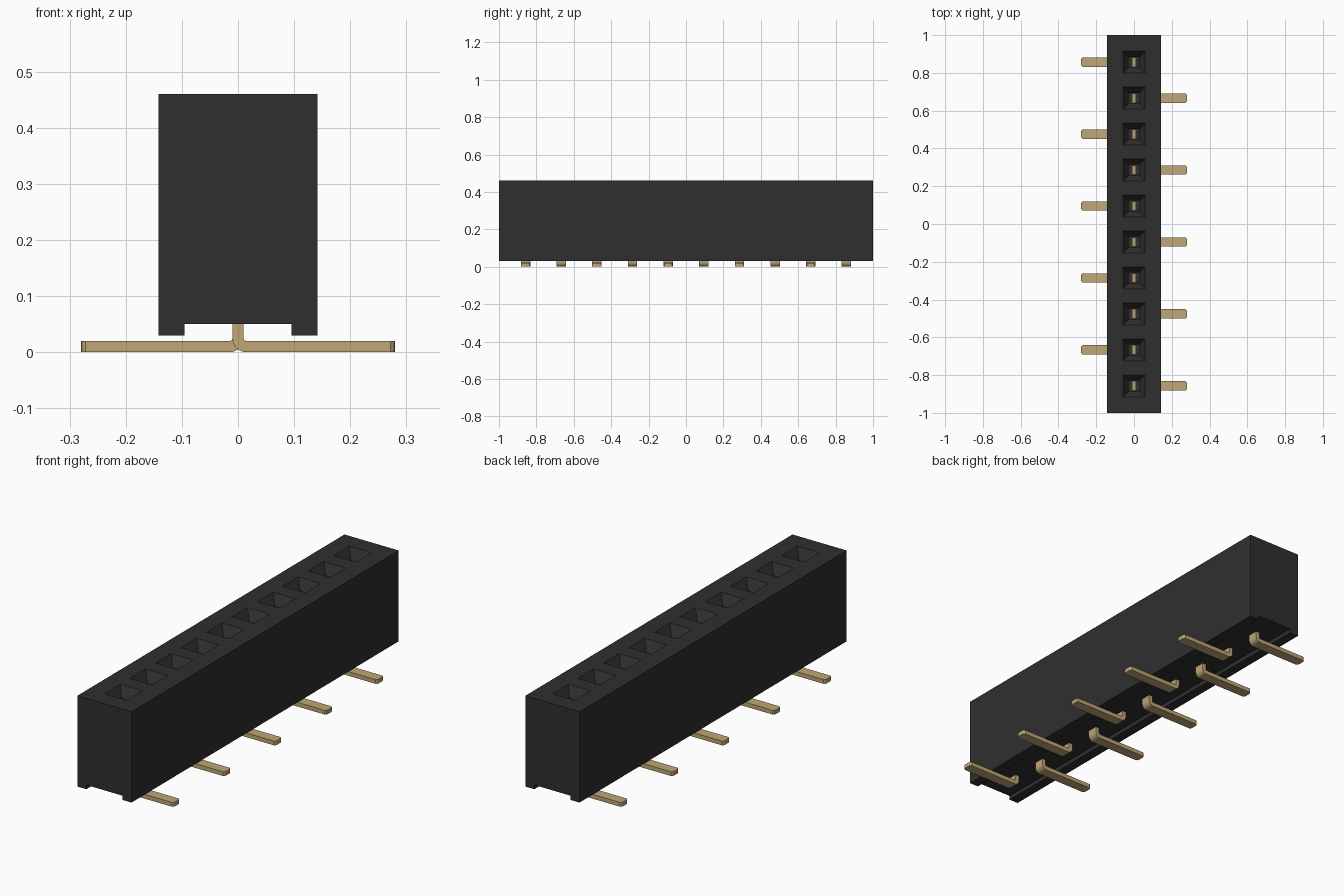
import bpy, bmesh, math

cube = bpy.data.objects.get("Cube")
if cube:
    bpy.data.objects.remove(cube, do_unlink=True)

COUNT, PITCH = 10, 0.1905
PIN_Y = [(i - (COUNT - 1) / 2) * PITCH for i in range(COUNT)]
HALF_W, TOP, BASE = 0.142, 0.46, 0.03


def material(name, rgb, rough, metal=0.0):
    m = bpy.data.materials.new(name)
    m.use_nodes = True
    m.diffuse_color = (*rgb, 1)
    bsdf = m.node_tree.nodes["Principled BSDF"]
    bsdf.inputs["Base Color"].default_value = (*rgb, 1)
    bsdf.inputs["Roughness"].default_value = rough
    bsdf.inputs["Metallic"].default_value = metal
    return m


def finish(bm, name, mat):
    bmesh.ops.remove_doubles(bm, verts=bm.verts, dist=1e-5)
    bmesh.ops.recalc_face_normals(bm, faces=bm.faces)
    mesh = bpy.data.meshes.new(name)
    bm.to_mesh(mesh)
    bm.free()
    mesh.materials.append(mat)
    ob = bpy.data.objects.new(name, mesh)
    bpy.context.collection.objects.link(ob)
    return ob


black = material("black plastic", (0.028, 0.028, 0.028), 0.6)
gold = material("gold contact", (0.52, 0.385, 0.185), 0.5)


# Housing: channelled profile swept along y, one segment per socket
def build_housing():
    bm = bmesh.new()
    profile = [(HALF_W, TOP), (HALF_W, BASE), (0.095, BASE), (0.095, 0.05),
               (-0.095, 0.05), (-0.095, BASE), (-HALF_W, BASE), (-HALF_W, TOP)]
    cuts = [-1.0] + [(a + b) / 2 for a, b in zip(PIN_Y, PIN_Y[1:])] + [1.0]
    rings = [[bm.verts.new((x, y, z)) for x, z in profile] for y in cuts]
    for r, s in zip(rings, rings[1:]):
        for k in range(len(profile) - 1):      # top side is left open
            bm.faces.new((r[k], r[k + 1], s[k + 1], s[k]))
    bm.faces.new(rings[0])
    bm.faces.new(rings[-1])

    # Top frame, lead-in funnel and square shaft of every socket
    for y, y0, y1 in zip(PIN_Y, cuts, cuts[1:]):
        def rect(hx, ya, yb, z):
            return [bm.verts.new(p) for p in
                    ((-hx, ya, z), (hx, ya, z), (hx, yb, z), (-hx, yb, z))]
        loops = [rect(HALF_W, y0, y1, TOP)]
        for h, z in ((0.058, TOP), (0.028, TOP - 0.045), (0.028, 0.10)):
            loops.append(rect(h, y - h, y + h, z))
        for a, b in zip(loops, loops[1:]):
            for k in range(4):
                j = (k + 1) % 4
                bm.faces.new((a[k], a[j], b[j], b[k]))
        bm.faces.new(loops[-1])
    return finish(bm, "housing", black)


# Contact: flat strip bent through a right angle, with a clipped toe
def build_contact(name, y, side):
    bm = bmesh.new()
    t, half, toe, clip = 0.01, 0.025, 0.28, 0.008
    cx, cz, r_in, r_out = 0.015, 0.025, 0.005, 0.025
    # each section: inner point, outer point, half width
    sections = [((t, 0.13), (-t, 0.13), half)]
    for k in range(9):
        a = math.pi + k / 8 * math.pi / 2
        c, s = math.cos(a), math.sin(a)
        sections.append(((cx + r_in * c, cz + r_in * s),
                         (cx + r_out * c, cz + r_out * s), half))
    for x, w in ((toe - clip, half), (toe - clip * 0.3, half - clip * 0.5),
                 (toe, half - clip * 1.2)):
        sections.append(((x, 2 * t), (x, 0), w))
    rings = []
    for (xi, zi), (xo, zo), w in sections:
        rings.append([bm.verts.new(p) for p in (
            (side * xi, y - w, zi), (side * xi, y + w, zi),
            (side * xo, y + w, zo), (side * xo, y - w, zo))])
    for a, b in zip(rings, rings[1:]):
        for k in range(4):
            j = (k + 1) % 4
            bm.faces.new((a[k], a[j], b[j], b[k]))
    bm.faces.new(rings[0])
    bm.faces.new(rings[-1])
    ob = finish(bm, name, gold)
    bpy.ops.object.select_all(action='DESELECT')
    ob.select_set(True)
    bpy.context.view_layer.objects.active = ob
    bpy.ops.object.shade_smooth_by_angle(angle=math.radians(30))


build_housing()
# Feet alternate sides, starting on the left at the front
for i, y in enumerate(PIN_Y):
    build_contact(f"contact_{i + 1}", y, 1 if i % 2 == 0 else -1)
